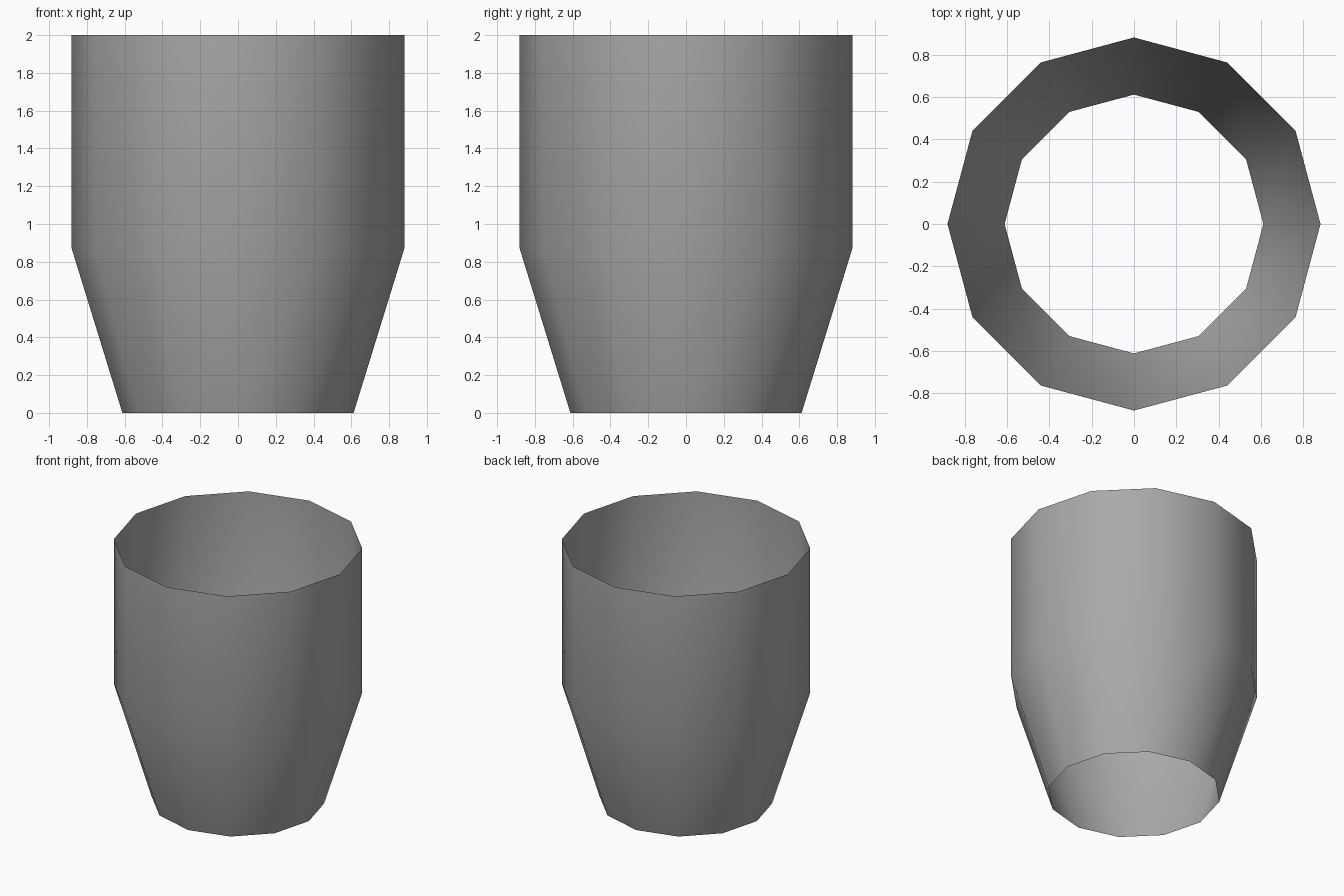
import bpy
import bmesh
from math import cos, sin, tau

cube = bpy.data.objects.get("Cube")
if cube:
    bpy.data.objects.remove(cube, do_unlink=True)

SIDES = 12
# Radius and height of each ring, from the bottom rim up
PROFILE = [(0.612, 0.0), (0.882, 0.875), (0.882, 2.0)]

# Plain grey surface
grey = bpy.data.materials.new("grey")
grey.use_nodes = True
colour = (0.4, 0.4, 0.4, 1)
grey.diffuse_color = colour
grey.node_tree.nodes["Principled BSDF"].inputs["Base Color"].default_value = colour

# Open tapered sleeve: rings of vertices joined by quads, no caps
bm = bmesh.new()
rings = []
for radius, z in PROFILE:
    angles = [tau * i / SIDES for i in range(SIDES)]
    rings.append([bm.verts.new((radius * cos(a), radius * sin(a), z)) for a in angles])
for low, high in zip(rings, rings[1:]):
    for i in range(SIDES):
        j = (i + 1) % SIDES
        face = bm.faces.new((low[i], low[j], high[j], high[i]))
        face.smooth = True

mesh = bpy.data.meshes.new("tapered_sleeve")
bm.to_mesh(mesh)
bm.free()
mesh.materials.append(grey)
sleeve = bpy.data.objects.new("tapered_sleeve", mesh)
bpy.context.collection.objects.link(sleeve)
